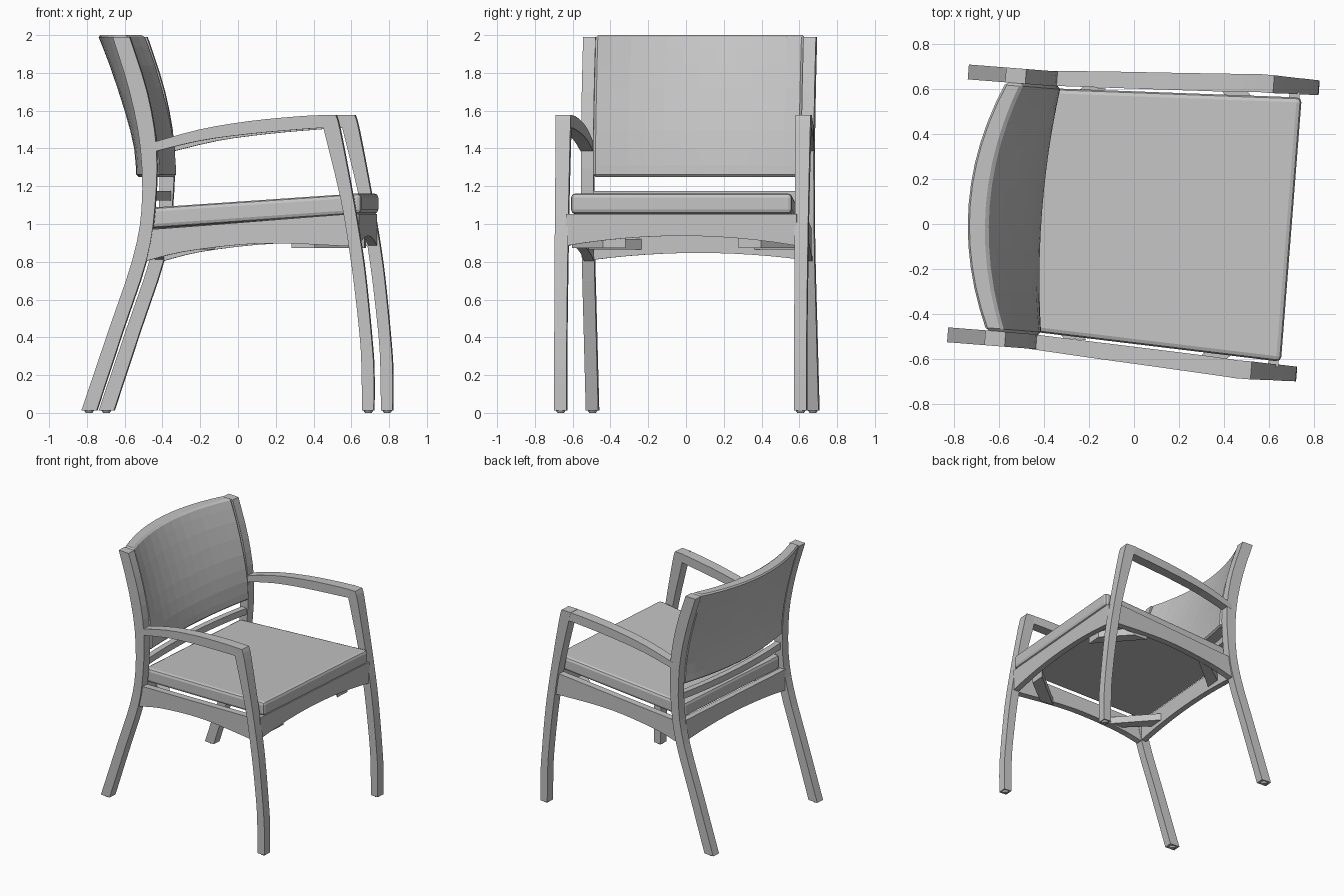
import bpy, bmesh, math
from mathutils import Matrix, Vector

cube = bpy.data.objects.get("Cube")
if cube:
    bpy.data.objects.remove(cube, do_unlink=True)

mat = bpy.data.materials.new("light grey")
mat.use_nodes = True
GREY = (0.55, 0.55, 0.55, 1)
mat.diffuse_color = GREY
mat.node_tree.nodes["Principled BSDF"].inputs["Base Color"].default_value = GREY

# The chair is built facing +x, then turned slightly about z
PLACE = Matrix.Rotation(math.radians(-4.5), 4, "Z") @ Matrix.Translation((0, 0.03, 0))


def loft(name, loops, bevel=0, segments=1):
    """Skin a row of equal closed loops and cap both ends."""
    bm = bmesh.new()
    rings = [[bm.verts.new(PLACE @ Vector(p)) for p in loop] for loop in loops]
    n = len(rings[0])
    for a, b in zip(rings, rings[1:]):
        for i in range(n):
            j = (i + 1) % n
            bm.faces.new((a[i], a[j], b[j], b[i]))
    bm.faces.new(rings[0])
    bm.faces.new(rings[-1])
    bmesh.ops.recalc_face_normals(bm, faces=bm.faces)
    mesh = bpy.data.meshes.new(name)
    bm.to_mesh(mesh)
    bm.free()
    mesh.materials.append(mat)
    ob = bpy.data.objects.new(name, mesh)
    bpy.context.collection.objects.link(ob)
    if bevel:
        mod = ob.modifiers.new("soft_edges", "BEVEL")
        mod.width, mod.segments = bevel, segments
        mod.limit_method, mod.angle_limit = "ANGLE", math.radians(50)
    return ob


def smooth(rows, steps=3):
    """Catmull-Rom curve through rows of numbers."""
    out = []
    for i in range(len(rows) - 1):
        p0, p1, p2, p3 = (rows[max(0, min(len(rows) - 1, i + k))] for k in (-1, 0, 1, 2))
        for s in range(steps):
            t = s / steps
            out.append([0.5 * (2 * b + (c - a) * t + (2 * a - 5 * b + 4 * c - d) * t * t
                               + (3 * b - a - 3 * c + d) * t ** 3)
                        for a, b, c, d in zip(p0, p1, p2, p3)])
    return out + [list(rows[-1])]


def upright(rows, y):
    # rows: height, rear edge, front edge, half width
    return [[(a, y - w, z), (b, y - w, z), (b, y + w, z), (a, y + w, z)]
            for z, a, b, w in smooth(rows)]


def lengthwise(rows, side):
    # rows: x, top, bottom, sideways centre, half width
    return [[(x, side * (c - w), lo), (x, side * (c + w), lo),
             (x, side * (c + w), hi), (x, side * (c - w), hi)]
            for x, hi, lo, c, w in smooth(rows)]


def crosswise(half, x0, x1, top, end_low, mid_low, bow=0, n=12):
    # bar across the chair with an arched lower edge and optional rearward bow
    loops = []
    for i in range(n + 1):
        t = 2 * i / n - 1
        lo, b = mid_low + (end_low - mid_low) * t * t, bow * (1 - t * t)
        loops.append([(x0 - b, t * half, lo), (x1 - b, t * half, lo),
                      (x1 - b, t * half, top), (x0 - b, t * half, top)])
    return loops


BACK_LEG = [(.012, -.786, -.705, .033), (.45, -.637, -.56, .033), (.81, -.515, -.44, .033),
            (1.08, -.466, -.396, .033), (1.4, -.472, -.387, .033),
            (1.7, -.53, -.437, .033), (1.99, -.62, -.53, .033)]
FRONT_LEG = [(.012, .709, .771, .033), (.23, .706, .771, .033), (.39, .698, .76, .033),
             (.65, .67, .735, .034), (.85, .643, .71, .035), (1.13, .596, .663, .036),
             (1.5, .506, .592, .039), (1.578, .485, .569, .04)]
ARM = [(-.43, 1.425, 1.375, .585, .033), (-.16, 1.5, 1.44, .6, .036),
       (.11, 1.545, 1.477, .614, .038), (.37, 1.57, 1.5, .628, .04),
       (.51, 1.577, 1.51, .637, .04)]
SIDE_RAIL = [(-.44, .97, .805, .58, .026), (-.25, .984, .852, .588, .026),
             (.05, 1.007, .89, .603, .026), (.3, 1.027, .897, .615, .026),
             (.64, 1.053, .882, .63, .026)]

for side, word in ((1, "left"), (-1, "right")):
    loft(f"{word}_back_leg", upright(BACK_LEG, side * .585))
    loft(f"{word}_front_leg", upright(FRONT_LEG, side * .637))
    loft(f"{word}_armrest", lengthwise(ARM, side))
    loft(f"{word}_seat_rail", lengthwise(SIDE_RAIL, side))

    # Glides under the feet
    for end, x, y in (("front", .74, .637), ("back", -.747, .585)):
        loft(f"{word}_{end}_glide",
             [[(x + r * math.cos(k * math.pi / 6), side * y + r * math.sin(k * math.pi / 6), z)
               for k in range(12)] for r, z in ((.018, 0), (.027, .014))])

    # Diagonal corner blocks under the seat
    for end, pts, low in (
            ("front", [(.645, .3), (.645, .42), (.45, .6), (.33, .6)], .872),
            ("back", [(-.44, .3), (-.44, .42), (-.27, .56), (-.17, .56)], .865)):
        loft(f"{word}_{end}_corner_block",
             [[(x, side * y, z) for x, y in pts] for z in (low, low + .055)])

# Rails across the chair
loft("front_seat_rail", crosswise(.612, .642, .688, 1.052, .885, .937))
loft("back_seat_rail", crosswise(.56, -.485, -.44, .975, .81, .847))
loft("lower_back_rail", crosswise(.56, -.445, -.4, 1.175, 1.125, 1.125, bow=.04))

# Seat cushion, wider and higher at the front
loft("seat_cushion",
     [[(x, -w, lo), (x, w, lo), (x, w, hi), (x, -w, hi)]
      for x, w, lo, hi in ((-.45, .54, .975, 1.085), (.698, .588, 1.055, 1.163))],
     bevel=.022, segments=2)

# Curved backrest: height, front end, front bow, rear end, rear bow
BACKREST = [(1.25, -.372, .038, -.464, .073), (1.4, -.38, .05, -.47, .078),
            (1.6, -.416, .07, -.505, .095), (1.84, -.482, .095, -.568, .112),
            (2.0, -.54, .11, -.62, .123)]
HALF, N = .552, 12
span = [2 * i / N - 1 for i in range(N + 1)]
loft("backrest",
     [[(f - fb * (1 - t * t), t * HALF, z) for t in span]
      + [(r - rb * (1 - t * t), t * HALF, z) for t in reversed(span)]
      for z, f, fb, r, rb in smooth(BACKREST, 2)],
     bevel=.012)
